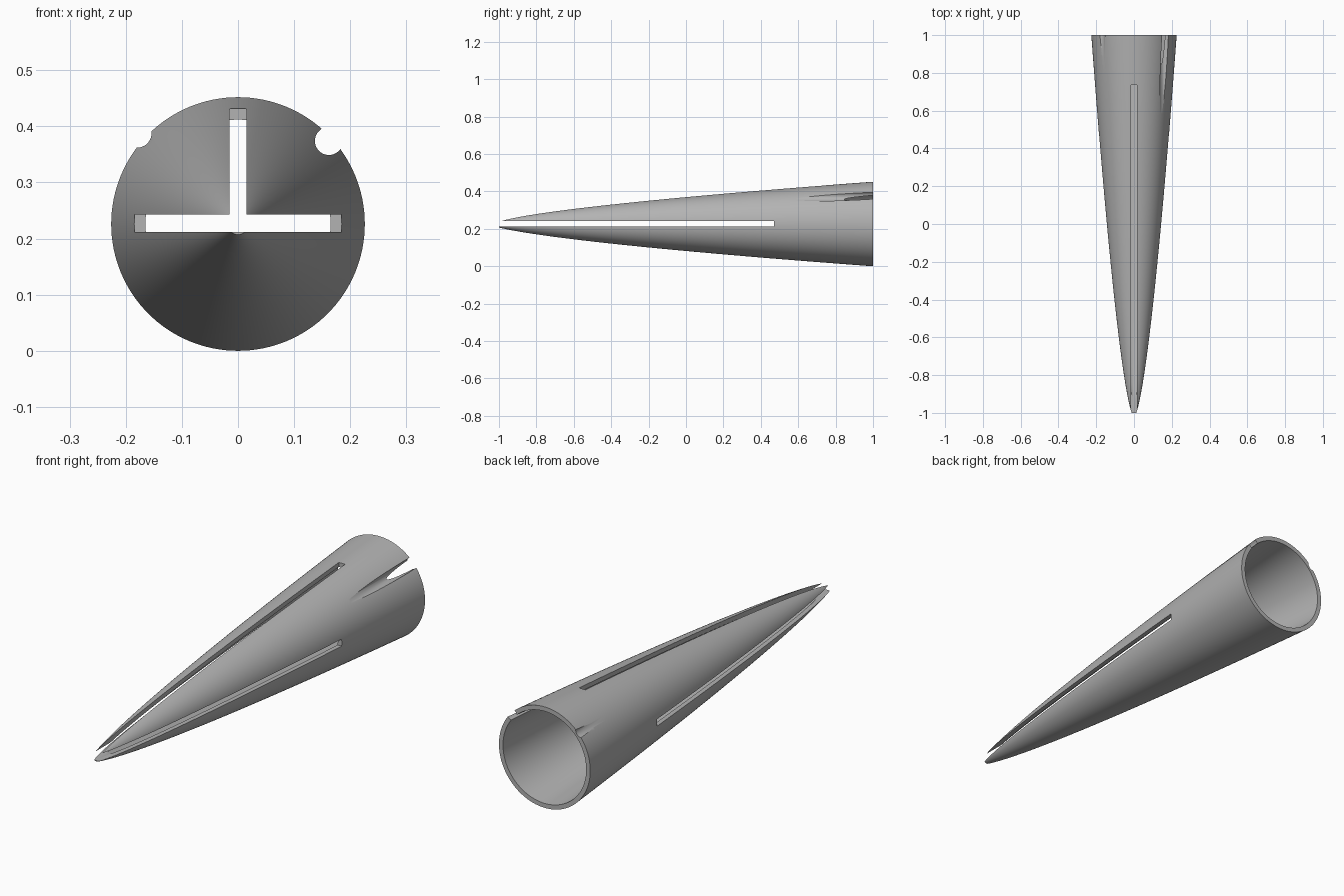
import bpy, bmesh, math
from mathutils import Vector

if "Cube" in bpy.data.objects:
    bpy.data.objects.remove(bpy.data.objects["Cube"], do_unlink=True)

R = 0.226          # base radius, also height of the axis
WALL = 0.02
SLOT = 0.031       # slot width
SEGMENTS = 128
STEPS = 28


def outer_radius(y):
    return R * ((y + 1.05) / 2.05) ** 0.67


def make_object(name, bm):
    mesh = bpy.data.meshes.new(name)
    bm.to_mesh(mesh)
    bm.free()
    obj = bpy.data.objects.new(name, mesh)
    bpy.context.collection.objects.link(obj)
    return obj


def box(name, low, high):
    bm = bmesh.new()
    bmesh.ops.create_cube(bm, size=1)
    for v in bm.verts:
        v.co = [a if c < 0 else b for c, a, b in zip(v.co, low, high)]
    return make_object(name, bm)


def rod(name, x, z, radius, y0, y1):
    bpy.ops.mesh.primitive_cylinder_add(
        vertices=48, radius=radius, depth=y1 - y0,
        location=(x, (y0 + y1) / 2, z), rotation=(math.pi / 2, 0, 0))
    bpy.context.object.name = name
    return bpy.context.object


# Hollow tapered shell: outer wall, rear rim, inner wall ending on the axis
stations = [-1 + 2 * (i / STEPS) ** 1.5 for i in range(STEPS + 1)]
profile = [(-1, 0)] + [(y, outer_radius(y)) for y in stations]
inner = [(y, outer_radius(y) - WALL) for y in stations if outer_radius(y) > WALL + 0.002]
profile += inner[::-1] + [(inner[0][0] - 0.01, 0)]

bm = bmesh.new()
points = [bm.verts.new((0, y, R + r)) for y, r in profile]
edges = [bm.edges.new(pair) for pair in zip(points, points[1:])]
bmesh.ops.spin(bm, geom=points + edges, cent=Vector((0, 0, R)), axis=Vector((0, 1, 0)),
               angle=math.tau, steps=SEGMENTS)
bmesh.ops.remove_doubles(bm, verts=bm.verts, dist=0.00005)
bmesh.ops.recalc_face_normals(bm, faces=bm.faces)
shell = make_object("tapered_shell", bm)

# Slots open at the tip, and round grooves at the rear rim
h = SLOT / 2
cutters = [
    box("side_slot_cutter", (-0.4, -1.2, R - h + 0.001), (0.4, 0.47, R + h + 0.001)),
    box("top_slot_cutter", (-h, -1.2, R), (h, 0.735, 0.6)),
    rod("deep_groove_cutter", 0.162, 0.374, 0.025, 0.4, 1.2),
    rod("shallow_groove_cutter", -0.18, 0.388, 0.026, 0.4, 1.2),
]
bpy.ops.object.select_all(action="DESELECT")
shell.select_set(True)
bpy.context.view_layer.objects.active = shell
for cutter in cutters:
    cutter.hide_render = True
    mod = shell.modifiers.new(cutter.name, "BOOLEAN")
    mod.operation = "DIFFERENCE"
    mod.solver = "EXACT"
    mod.object = cutter
    bpy.ops.object.modifier_apply(modifier=mod.name)
for cutter in cutters:
    bpy.data.objects.remove(cutter, do_unlink=True)

# Plain grey finish
grey = bpy.data.materials.new("plain_grey")
grey.use_nodes = True
colour = (0.45, 0.45, 0.45, 1)
grey.diffuse_color = colour
grey.node_tree.nodes["Principled BSDF"].inputs["Base Color"].default_value = colour
shell.data.materials.clear()
shell.data.materials.append(grey)
for face in shell.data.polygons:
    face.material_index = 0
bpy.ops.object.shade_smooth_by_angle(angle=math.radians(30))
